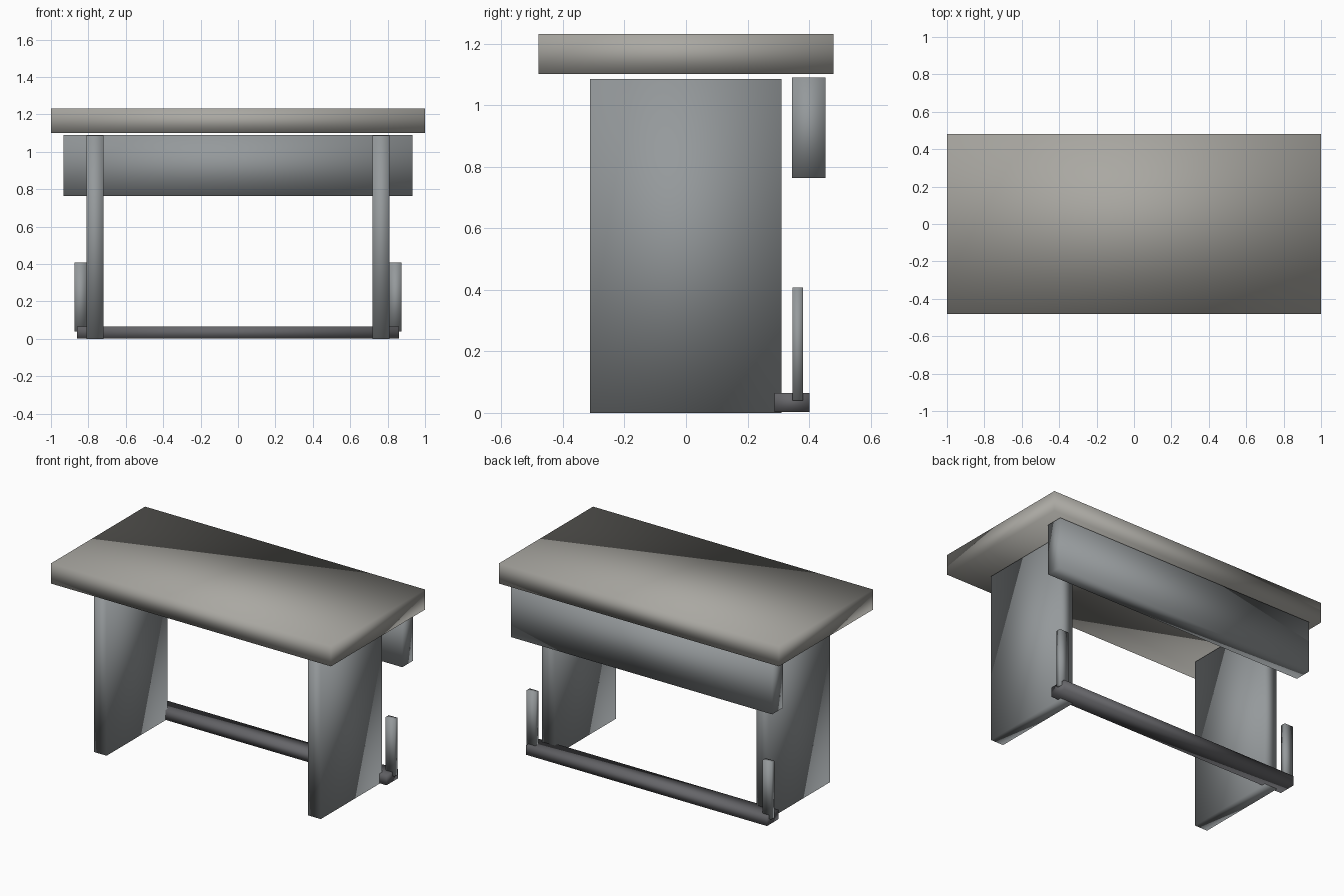
import bpy
import bmesh
from mathutils import Vector

if "Cube" in bpy.data.objects:
    bpy.data.objects.remove(bpy.data.objects["Cube"])


def box(name, lo, hi):
    """Smooth-shaded box spanning two opposite corners."""
    lo, hi = Vector(lo), Vector(hi)
    bm = bmesh.new()
    bmesh.ops.create_cube(bm, size=1)
    bmesh.ops.scale(bm, vec=hi - lo, verts=bm.verts)
    bmesh.ops.translate(bm, vec=(lo + hi) / 2, verts=bm.verts)
    for f in bm.faces:
        f.smooth = True
    mesh = bpy.data.meshes.new(name)
    bm.to_mesh(mesh)
    bm.free()
    obj = bpy.data.objects.new(name, mesh)
    bpy.context.collection.objects.link(obj)
    return obj


# Table top
top = box("table_top", (-1, -0.48, 1.101), (1, 0.48, 1.231))
wood = bpy.data.materials.new("warm_grey")
wood.diffuse_color = (0.40, 0.39, 0.36, 1)
wood.use_nodes = True
wood.node_tree.nodes["Principled BSDF"].inputs["Base Color"].default_value = wood.diffuse_color
top.data.materials.append(wood)

# Rear apron and foot rail
apron = box("rear_apron", (-0.933, 0.344, 0.763), (0.933, 0.453, 1.091))
rail = box("foot_rail", (-0.86, 0.287, 0.003), (0.86, 0.402, 0.065))
dark = bpy.data.materials.new("dark_grey")
dark.diffuse_color = (0.13, 0.13, 0.14, 1)
dark.use_nodes = True
dark.node_tree.nodes["Principled BSDF"].inputs["Base Color"].default_value = dark.diffuse_color
rail.data.materials.append(dark)

# Panel legs and rail posts, one per side
steel = bpy.data.materials.new("cool_grey")
steel.diffuse_color = (0.30, 0.32, 0.33, 1)
steel.use_nodes = True
steel.node_tree.nodes["Principled BSDF"].inputs["Base Color"].default_value = steel.diffuse_color
apron.data.materials.append(steel)
for side, s in (("left", -1), ("right", 1)):
    x0, x1 = sorted((s * 0.72, s * 0.81))
    leg = box(f"{side}_panel_leg", (x0, -0.312, 0), (x1, 0.31, 1.086))
    x0, x1 = sorted((s * 0.811, s * 0.874))
    post = box(f"{side}_rail_post", (x0, 0.347, 0.04), (x1, 0.38, 0.407))
    for obj in (leg, post):
        obj.data.materials.append(steel)
